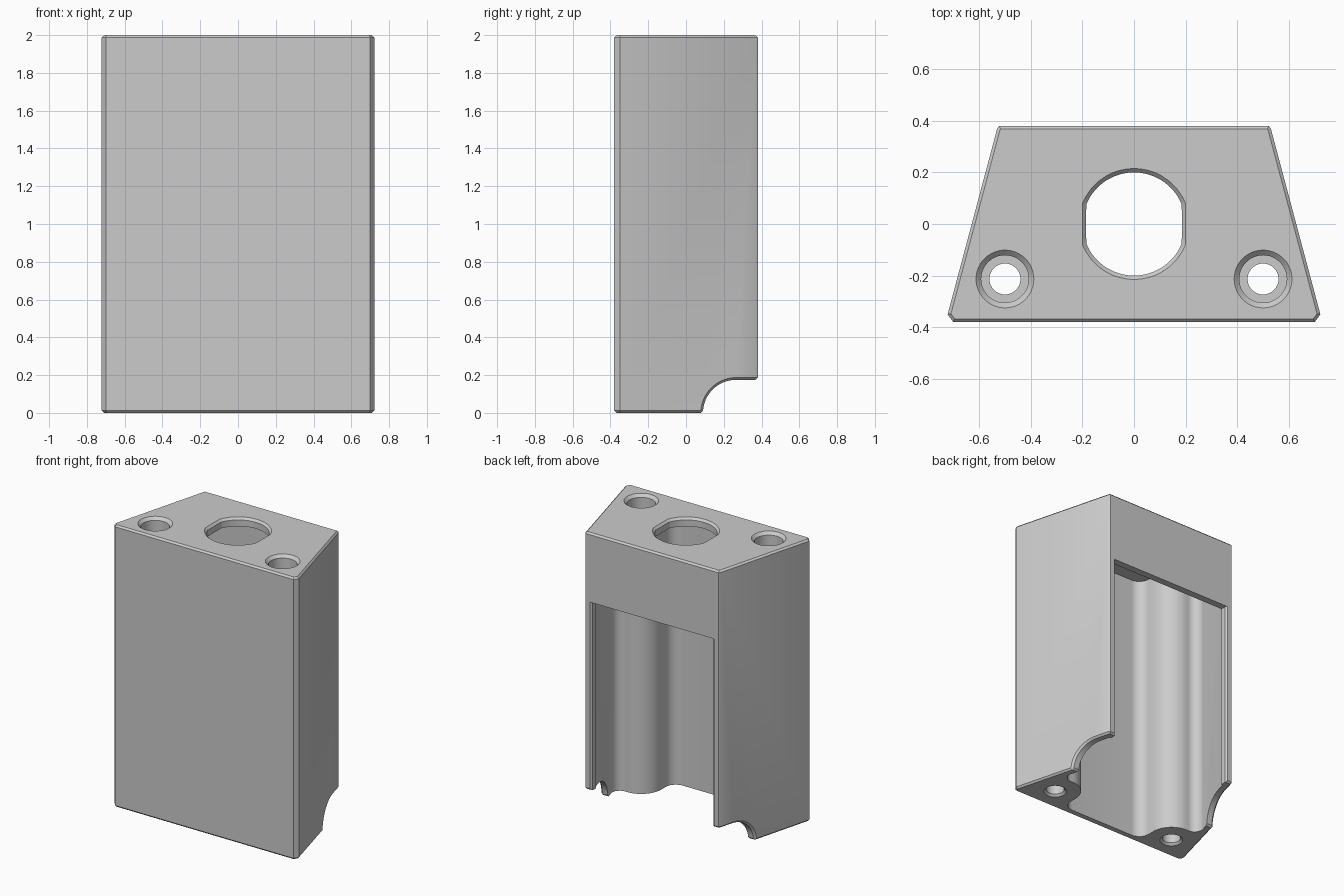
import bpy, bmesh, math
from mathutils import Vector

if "Cube" in bpy.data.objects:
    bpy.data.objects.remove(bpy.data.objects["Cube"])

mat = bpy.data.materials.new("plain_grey")
mat.diffuse_color = (0.6, 0.6, 0.6, 1)
mat.use_nodes = True
mat.node_tree.nodes["Principled BSDF"].inputs["Base Color"].default_value = mat.diffuse_color


def make(name, loops):
    """Closed solid from stacked vertex loops of equal length."""
    bm = bmesh.new()
    rings = [[bm.verts.new(p) for p in loop] for loop in loops]
    n = len(rings[0])
    for a, b in zip(rings, rings[1:]):
        for i in range(n):
            j = (i + 1) % n
            bm.faces.new((a[i], a[j], b[j], b[i]))
    bm.faces.new(rings[0][::-1])
    bm.faces.new(rings[-1])
    bm.normal_update()
    if bm.calc_volume(signed=True) < 0:
        bmesh.ops.reverse_faces(bm, faces=bm.faces[:])
        bm.normal_update()
    me = bpy.data.meshes.new(name)
    bm.to_mesh(me)
    bm.free()
    me.materials.append(mat)
    ob = bpy.data.objects.new(name, me)
    bpy.context.scene.collection.objects.link(ob)
    return ob


def prism(name, pts, lo, hi, axis="z"):
    """Extrude a 2D outline; axis 'x' reads points as (y, z)."""
    if axis == "z":
        return make(name, [[(p[0], p[1], h) for p in pts] for h in (lo, hi)])
    return make(name, [[(h, p[0], p[1]) for p in pts] for h in (lo, hi)])


def lathe(name, x, y, rings, clip=None):
    """Stacked (z, radius) rings; clip flattens the two sides."""
    n = 48
    base = min(r for z, r in rings)
    loops = []
    for z, r in rings:
        lim = clip + r - base if clip else 9
        loops.append([(x + max(-lim, min(lim, r * math.cos(2 * math.pi * i / n))),
                       y + r * math.sin(2 * math.pi * i / n), z) for i in range(n)])
    return make(name, loops)


def rounded(pts):
    """Polyline from (x, y, radius) corners with arc fillets."""
    out = []
    for i, (x, y, r) in enumerate(pts):
        p = Vector((x, y))
        if r == 0:
            out.append(p)
            continue
        a = (Vector(pts[i - 1][:2]) - p).normalized()
        b = (Vector(pts[i + 1][:2]) - p).normalized()
        half = math.acos(a.dot(b)) / 2
        c = p + (a + b).normalized() * (r / math.sin(half))
        s = p + a * (r / math.tan(half)) - c
        e = p + b * (r / math.tan(half)) - c
        turn = math.atan2(s.x * e.y - s.y * e.x, s.dot(e))
        for k in range(13):
            t = turn * k / 12
            out.append(c + Vector((s.x * math.cos(t) - s.y * math.sin(t),
                                   s.x * math.sin(t) + s.y * math.cos(t))))
    return [tuple(v) for v in out]


def apply(ob, kind, **kw):
    m = ob.modifiers.new(kind, kind)
    for k, v in kw.items():
        setattr(m, k, v)
    bpy.context.view_layer.update()
    bpy.context.view_layer.objects.active = ob
    bpy.ops.object.modifier_apply(modifier=m.name)


def cut(ob, cutter):
    """Subtract the cutter, trying another solver if one fails."""
    before = len(ob.data.polygons)
    for solver in ("EXACT", "MANIFOLD", "FLOAT"):
        backup = ob.data.copy()
        apply(ob, "BOOLEAN", operation="DIFFERENCE", solver=solver, object=cutter)
        if len(ob.data.polygons) not in (0, before):
            break
        ob.data = backup
    bpy.data.objects.remove(cutter)


# Tapered block with chamfered front corners
half = [(0.70, -0.38), (0.722, -0.35), (0.53, 0.37), (0.522, 0.38)]
body = prism("housing", half + [(-x, y) for x, y in reversed(half)], 0, 2)

# Cable notch across the lower back edge, then the fine edge chamfer
arc = [(0.265 - 0.175 * math.cos(t * math.pi / 32), 0.175 * math.sin(t * math.pi / 32)) for t in range(17)]
cut(body, prism("notch_cutter", [(0.09, -0.5)] + arc + [(1, 0.175), (1, -0.5)], -1, 1, "x"))
apply(body, "BEVEL", width=0.012, segments=1, limit_method="ANGLE", angle_limit=math.radians(58))


# Inner cavity that flows around the two screw columns
def wall(y):
    return 0.668 - 0.267 * (y + 0.35)


right = rounded([(0, -0.33, 0), (0.335, -0.33, 0.08), (0.335, -0.045, 0.155),
                 (wall(-0.045), -0.045, 0.06), (wall(0.33), 0.33, 0)])
left = [(-x, y) for x, y in reversed(right[1:])]
cut(body, prism("cavity_cutter", right + left, -0.5, 1.94))

# Rear opening with a chamfered rim
rim = [(0.475, 0.25), (0.475, 0.368), (0.487, 0.38), (0.487, 0.6)]
cut(body, prism("opening_cutter", rim + [(-x, y) for x, y in reversed(rim)], -0.6, 1.51))

# Central hole with two flats
cut(body, lathe("main_hole_cutter", 0, 0, [(1.8, 0.2), (1.985, 0.2), (2.0, 0.215), (2.1, 0.215)], 0.185))

# Counterbored screw holes
for s in (-1, 1):
    cut(body, lathe("screw_cutter", s * 0.5, -0.213,
                    [(-0.1, 0.075), (0, 0.075), (0.015, 0.06), (0.25, 0.06), (0.25, 0.092),
                     (1.98, 0.092), (2.0, 0.112), (2.1, 0.112)]))

bpy.ops.object.select_all(action="DESELECT")
body.select_set(True)
bpy.context.view_layer.objects.active = body
bpy.ops.object.shade_smooth_by_angle(angle=math.radians(25))
